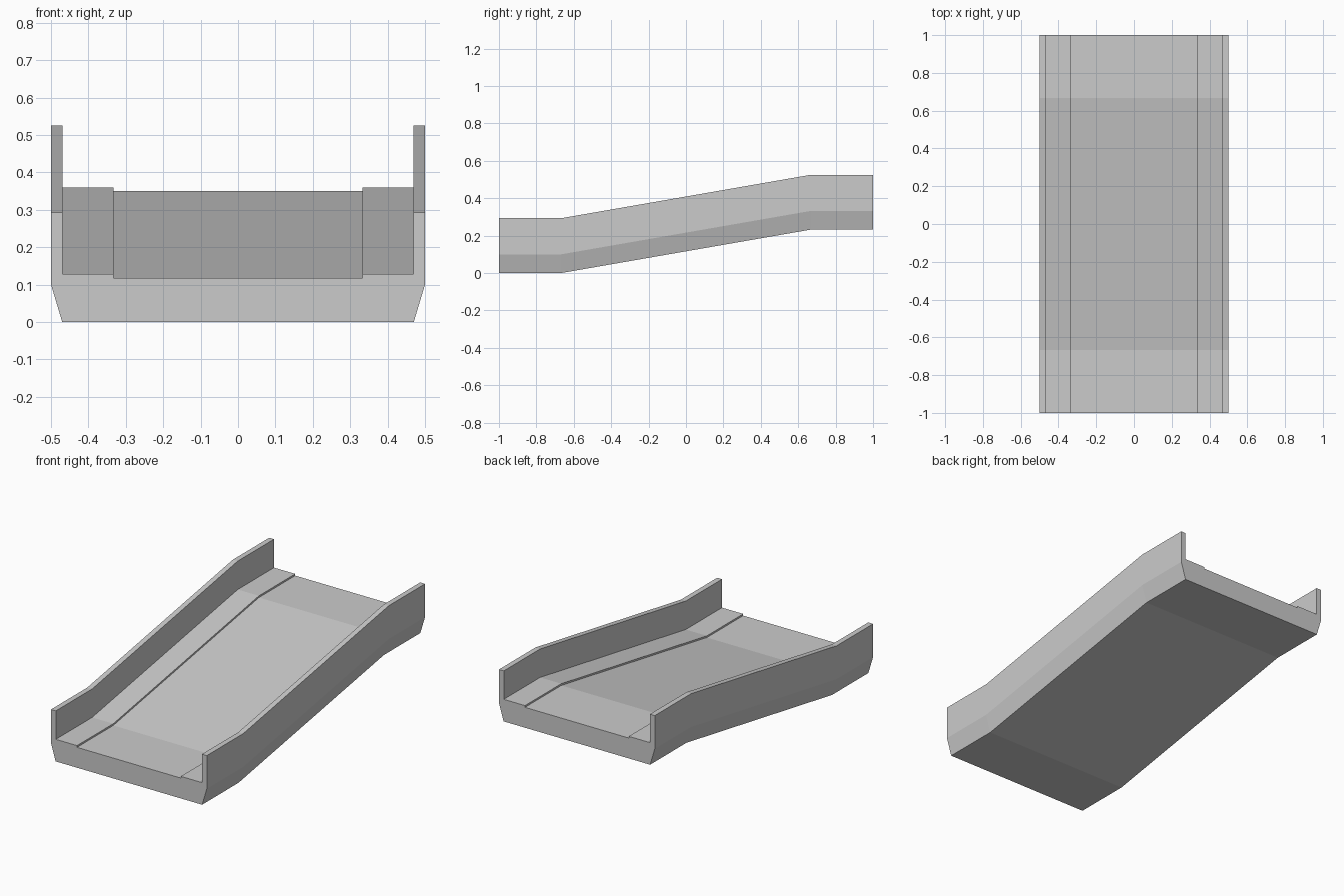
import bpy, bmesh

if "Cube" in bpy.data.objects:
    bpy.data.objects.remove(bpy.data.objects["Cube"])

# Right half of the channel cross-section (x, z), from bottom to floor centre
half = [(0.47, 0.0), (0.5, 0.1), (0.5, 0.293), (0.469, 0.293),
        (0.469, 0.128), (0.333, 0.128), (0.333, 0.118)]
profile = half + [(-x, z) for x, z in reversed(half)]

# Sweep path (y, rise): level entry, slope, level exit
path = [(-1.0, 0.0), (-0.667, 0.0), (0.667, 0.232), (1.0, 0.232)]

bm = bmesh.new()
rings = [[bm.verts.new((x, y, z + rise)) for x, z in profile] for y, rise in path]

# Channel skin between consecutive sections
n = len(profile)
for a, b in zip(rings, rings[1:]):
    for i in range(n):
        j = (i + 1) % n
        bm.faces.new((a[i], a[j], b[j], b[i]))

# End caps
bm.faces.new(rings[0])
bm.faces.new(rings[-1][::-1])
bmesh.ops.recalc_face_normals(bm, faces=bm.faces)

mesh = bpy.data.meshes.new("sloped_track")
bm.to_mesh(mesh)
bm.free()
track = bpy.data.objects.new("sloped_track", mesh)
bpy.context.collection.objects.link(track)
